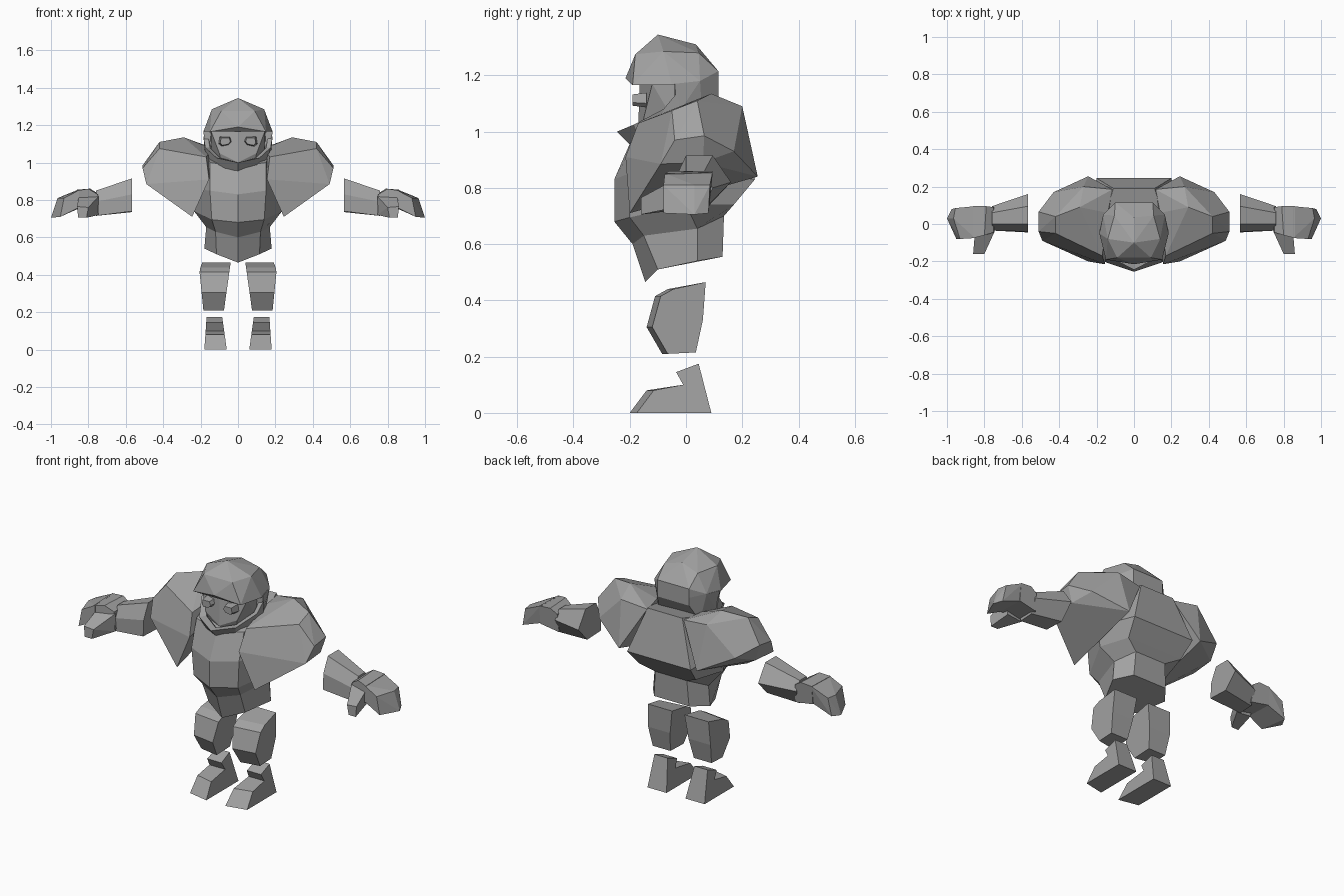
import bpy, bmesh

mat = bpy.data.materials.new("stone_grey")
mat.diffuse_color = (0.36, 0.36, 0.36, 1)


def finish(name, bm, mirror=False):
    bmesh.ops.recalc_face_normals(bm, faces=bm.faces)
    me = bpy.data.meshes.new(name)
    bm.to_mesh(me)
    bm.free()
    me.materials.append(mat)
    ob = bpy.data.objects.new(name, me)
    bpy.context.collection.objects.link(ob)
    if mirror:
        m = ob.modifiers.new("mirror", 'MIRROR')
        m.use_mirror_merge = False
    return ob


def both(pts):
    """Add the mirrored copy of every off-centre point."""
    return pts + [(-x, y, z) for x, y, z in pts if x]


def hull(name, pts, mirror=False):
    """Convex faceted block around a few corner points."""
    bm = bmesh.new()
    vs = [bm.verts.new(p) for p in pts]
    bmesh.ops.convex_hull(bm, input=vs)
    bmesh.ops.delete(bm, geom=[v for v in bm.verts if not v.link_faces], context='VERTS')
    bmesh.ops.dissolve_limit(bm, angle_limit=0.16, verts=bm.verts, edges=bm.edges)
    return finish(name, bm, mirror)


def loft(name, rings, mirror=False):
    """Skin equal-length rings and cap both ends."""
    bm = bmesh.new()
    vr = [[bm.verts.new(p) for p in r] for r in rings]
    n = len(vr[0])
    for a, b in zip(vr, vr[1:]):
        for i in range(n):
            j = (i + 1) % n
            bm.faces.new((a[i], a[j], b[j], b[i]))
    bm.faces.new(vr[0])
    bm.faces.new(vr[-1])
    return finish(name, bm, mirror)


def body_ring(half):
    """Half ring from front centre to back corner, closed by reflection."""
    return half + [(-x, y, z) for x, y, z in reversed(half) if x]


def slab(name, profile, inner, outer, skew):
    """Side profile (y, z) between two sloping planes, outer front set back, mirrored."""
    return loft(name, [[(inner(z), y, z) for y, z in profile],
                       [(outer(z), y + (skew if y < -.05 else 0), z) for y, z in profile]], True)


# legs
slab("foot", [(-.20, 0), (-.14, .08), (-.01, .10), (-.035, .145), (.045, .175), (.09, 0)],
     lambda z: .06 + .14 * z, lambda z: .18 - .07 * z, .025)
slab("shin", [(.07, .465), (-.065, .44), (-.11, .415), (-.14, .305),
              (-.085, .21), (.035, .215), (.06, .33)],
     lambda z: .075 - .14 * (z - .21), lambda z: min(.185 + .1 * (z - .21), .205 - .4 * (z - .43)),
     .02)

# hips and torso
hip_top = [(0, -.19, .60), (.12, -.15, .63), (.17, .04, .655), (.10, .135, .70)]
loft("hips", [body_ring(r) for r in (
    [(0, -.145, .465), (.115, -.10, .51), (.18, .04, .54), (.11, .13, .555)], hip_top)])
loft("torso", [body_ring(r) for r in (
    hip_top,
    [(0, -.255, .68), (.14, -.20, .695), (.235, .0, .74), (.18, .17, .74)],
    [(0, -.255, .83), (.15, -.205, .85), (.25, .0, .86), (.20, .245, .83)],
    [(0, -.19, .98), (.15, -.16, 1.0), (.17, .0, 1.05), (.11, .19, 1.08)])])

# shoulders
hull("shoulder", [
    (.155, -.215, .91), (.17, -.17, 1.03), (.14, .06, 1.075), (.115, .185, 1.07),
    (.245, .255, .84), (.245, -.20, .71), (.29, .09, 1.135), (.27, .20, 1.09),
    (.42, .04, 1.11), (.42, -.05, 1.075), (.51, .065, .985), (.51, -.04, .97),
    (.48, .06, .89), (.49, -.09, .885), (.43, .17, .93)], True)

# arms
loft("forearm", [
    [(.567, .0, .915), (.567, .095, .915), (.567, .16, .82),
     (.567, .08, .735), (.567, -.045, .74), (.567, -.04, .83)],
    [(.76, .0, .85), (.76, .06, .85), (.76, .095, .80),
     (.76, .06, .72), (.76, -.03, .715), (.76, -.035, .79)]], True)
hull("palm", [
    (.75, .09, .835), (.75, -.045, .83), (.79, .095, .86), (.80, -.06, .86),
    (.86, .095, .855), (.86, -.075, .85), (.745, .08, .73), (.745, -.045, .73),
    (.86, .085, .75), (.86, -.075, .755)], True)
hull("fingers", [
    (.85, .095, .857), (.85, -.075, .852), (.955, .085, .81), (.965, .03, .81),
    (.93, -.08, .81), (1.0, .03, .705), (.975, .08, .71), (.95, -.08, .71),
    (.85, .08, .755), (.85, -.075, .76)], True)
hull("thumb", [
    (.745, -.04, .82), (.85, -.04, .83), (.745, -.04, .72), (.84, -.04, .73),
    (.80, -.16, .76), (.86, -.16, .765), (.81, -.16, .705), (.855, -.16, .705)], True)

# head
hull("helmet_dome", both([
    (0, -.10, 1.345), (0, .035, 1.31), (.14, -.08, 1.285), (.105, .045, 1.28),
    (.09, -.18, 1.275), (0, -.18, 1.28), (.185, -.05, 1.165), (.15, -.19, 1.165),
    (0, -.215, 1.19), (.10, .115, 1.215), (.165, .05, 1.18), (.10, .115, 1.165)]))
hull("helmet_back", both([
    (.185, -.04, 1.17), (.10, .115, 1.18), (.165, .05, 1.18), (.10, .115, 1.12),
    (.175, -.03, 1.06), (.13, .06, 1.02), (.12, -.04, .96)]))
hull("face", both([
    (.145, -.12, 1.17), (.10, -.15, 1.05), (0, -.165, 1.17), (0, -.17, 1.0),
    (.15, -.02, 1.17), (.14, -.02, 1.0), (.08, -.12, .96)]))
hull("eye", [(x, y, z) for y, s in ((-.19, .8), (-.14, 1.05)) for x, z in [
    (.068 + s * dx, 1.113 + s * dz) for dx, dz in (
        (-.035, 0), (-.025, .024), (.028, .024), (.034, -.012), (.018, -.026), (-.02, -.018))]], True)

# chin guard: a band swept around the jaw, each section top-outer to top-inner
jaw = [[(.185, -.03, 1.14), (.175, -.02, 1.04), (.15, -.02, 1.04), (.16, -.03, 1.14)],
       [(.175, -.08, 1.08), (.15, -.09, .99), (.12, -.08, .99), (.15, -.07, 1.08)],
       [(.115, -.185, 1.025), (.095, -.16, .96), (.08, -.12, .96), (.095, -.15, 1.025)],
       [(0, -.245, 1.0), (0, -.19, .945), (0, -.14, .945), (0, -.20, 1.0)]]
loft("chin_guard", jaw + [[(-x, y, z) for x, y, z in r] for r in jaw[-2::-1]])
